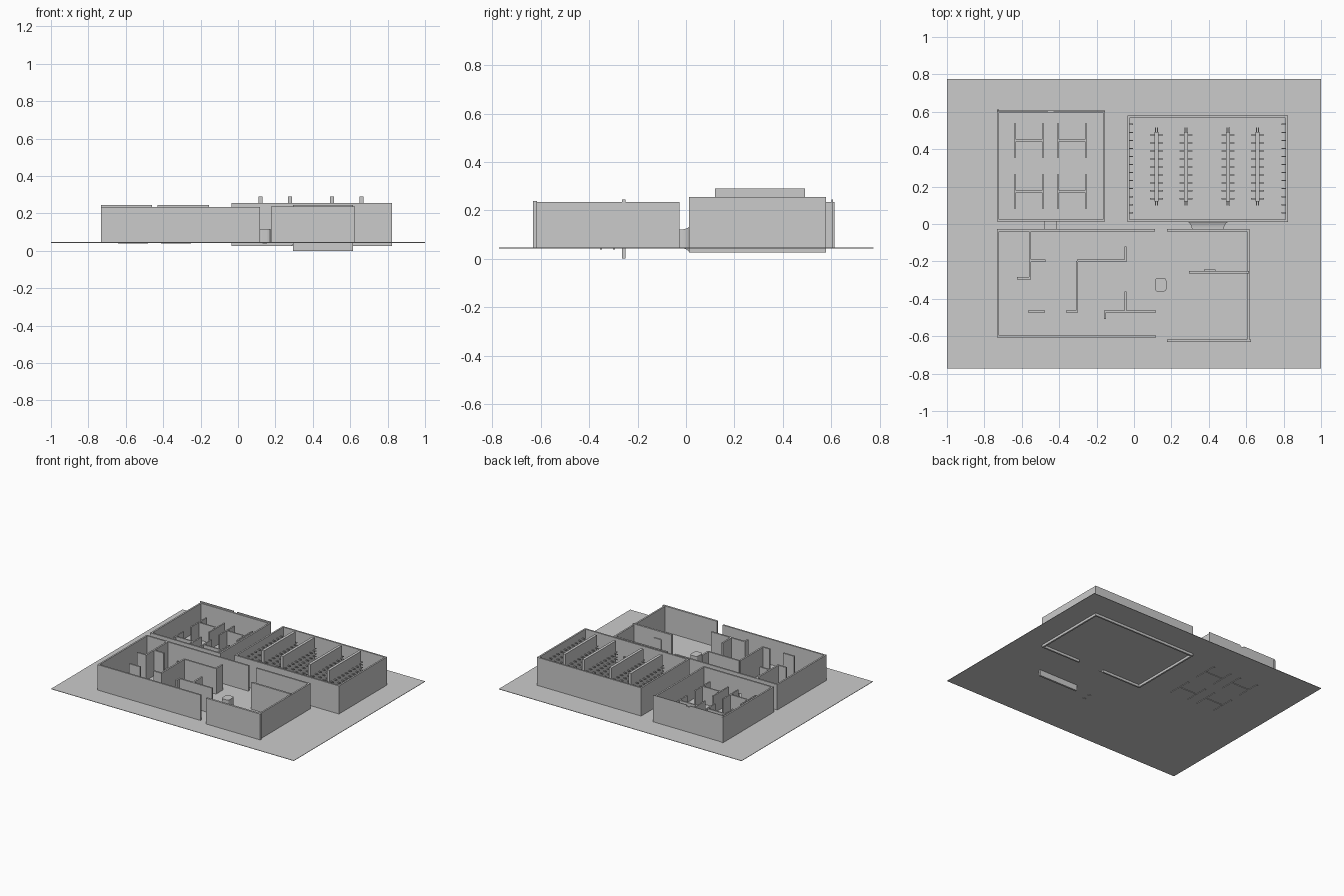
import bpy, bmesh, math

if "Cube" in bpy.data.objects:
    bpy.data.objects.remove(bpy.data.objects["Cube"])

grey = bpy.data.materials.new("plain grey")
grey.diffuse_color = (0.6, 0.6, 0.6, 1)
grey.use_nodes = True
grey.node_tree.nodes["Principled BSDF"].inputs["Base Color"].default_value = grey.diffuse_color

FLOOR, TOP = 0.045, 0.235
T = 0.012  # wall thickness


def mesh_object(name, bm):
    bmesh.ops.recalc_face_normals(bm, faces=bm.faces)
    me = bpy.data.meshes.new(name)
    bm.to_mesh(me)
    bm.free()
    me.materials.append(grey)
    ob = bpy.data.objects.new(name, me)
    bpy.context.collection.objects.link(ob)
    return ob


def add_box(bm, x0, x1, y0, y1, z0, z1):
    vs = bmesh.ops.create_cube(bm, size=1)["verts"]
    for v in vs:
        v.co = ((x0 + x1) / 2 + v.co.x * (x1 - x0),
                (y0 + y1) / 2 + v.co.y * (y1 - y0),
                (z0 + z1) / 2 + v.co.z * (z1 - z0))


def boxes(name, items):
    bm = bmesh.new()
    for b in items:
        add_box(bm, *b)
    return mesh_object(name, bm)


def along_x(x0, x1, y, z0=FLOOR, z1=TOP, t=T):
    return (x0, x1, y - t / 2, y + t / 2, z0, z1)


def along_y(x, y0, y1, z0=FLOOR, z1=TOP, t=T):
    return (x - t / 2, x + t / 2, y0, y1, z0, z1)


def door_wall(x0, x1, y, d0, d1, head, z0=FLOOR, z1=TOP):
    """Wall along x with a doorway from d0 to d1 up to the head height."""
    return [along_x(x0, d0, y, z0, z1), along_x(d1, x1, y, z0, z1),
            along_x(d0, d1, y, head, z1)]


# Ground slab
boxes("ground_slab", [(-1, 1, -0.772, 0.775, 0.043, 0.046)])

# Office room, back left
boxes("office_walls",
      door_wall(-0.733, -0.155, 0.019, -0.475, -0.415, 0.115) + [
          along_y(-0.727, 0.013, 0.613),
          along_y(-0.161, 0.013, 0.607),
          along_x(-0.733, -0.155, 0.601)])
boxes("office_back_trim", [along_x(-0.733, -0.46, 0.604, 0.235, 0.245, 0.006),
                           along_x(-0.43, -0.155, 0.604, 0.235, 0.245, 0.006)])

# H-shaped cubicle dividers
dividers = []
for x0 in (-0.636, -0.406):
    for yc in (0.446, 0.174):
        for x in (x0, x0 + 0.149):
            dividers.append(along_y(x, yc - 0.091, yc + 0.091, 0.039, 0.175, 0.01))
        dividers.append(along_x(x0, x0 + 0.149, yc, 0.039, 0.175, 0.01))
boxes("cubicle_dividers", dividers)

# Apartment-like block, front left, open on its right side
boxes("front_left_outer_walls",
      door_wall(-0.733, 0.113, -0.033, -0.475, -0.415, 0.115) + [
          along_y(-0.727, -0.608, -0.027),
          along_x(-0.733, 0.117, -0.602)])
boxes("front_left_inner_walls", [
    along_y(-0.556, -0.29, -0.033),
    along_x(-0.626, -0.55, -0.29),
    along_x(-0.556, -0.473, -0.197),
    along_x(-0.305, -0.04, -0.197),
    along_y(-0.045, -0.2, -0.12),
    along_y(-0.305, -0.474, -0.197),
    along_x(-0.364, -0.3, -0.468),
    along_x(-0.567, -0.476, -0.468),
    along_x(-0.155, 0.117, -0.468),
    along_y(-0.155, -0.507, -0.462),
    along_y(-0.045, -0.468, -0.36)])

# Front right block, open on its left side
boxes("front_right_outer_walls",
      door_wall(0.177, 0.615, -0.033, 0.31, 0.48, 0.12) + [
          along_y(0.611, -0.63, -0.027),
          along_x(0.177, 0.625, -0.624, FLOOR, 0.238, 0.015)])
boxes("front_right_inner_wall", [along_x(0.294, 0.615, -0.257, 0.0, 0.245, 0.014)])
boxes("wall_plate", [along_x(0.375, 0.437, -0.247, 0.1, 0.19, 0.008)])

# Small rounded counter in the lobby
bm = bmesh.new()
ring = []
cx, cy, hx, hy, r = 0.143, -0.325, 0.03, 0.036, 0.014
for i, (sx, sy) in enumerate(((1, 1), (-1, 1), (-1, -1), (1, -1))):
    for k in range(4):
        a = math.radians(90 * i + 30 * k)
        ring.append(bm.verts.new((cx + sx * (hx - r) + r * math.cos(a),
                                  cy + sy * (hy - r) + r * math.sin(a), FLOOR)))
face = bm.faces.new(ring)
ext = bmesh.ops.extrude_face_region(bm, geom=[face])
for v in ext["geom"]:
    if isinstance(v, bmesh.types.BMVert):
        v.co.z = 0.116
mesh_object("lobby_counter", bm)
boxes("counter_feet", [(x - 0.012, x + 0.012, y - 0.004, y + 0.004, 0.039, 0.05)
                       for x, y in ((0.143, -0.352), (0.143, -0.298))])

# Hall, back right
LO, HI = 0.025, 0.255
boxes("hall_walls",
      door_wall(-0.036, 0.823, 0.018, 0.29, 0.5, 0.135, LO, HI) + [
          along_x(-0.036, 0.823, 0.573, LO, HI),
          along_y(-0.03, 0.012, 0.579, LO, HI),
          along_y(0.817, 0.012, 0.579, LO, HI)])

# Tall rack panels with small pegs around them
RACKS = (0.12, 0.278, 0.503, 0.66)
boxes("rack_panels", [along_y(x, 0.12, 0.492, FLOOR, 0.29, 0.02) for x in RACKS])
pegs, p = [], 0.003
ROWS = (0.08, 0.12, 0.16, 0.2)
for x in RACKS:
    for z in ROWS:
        for i in range(9):
            y = 0.135 + i * 0.0425
            pegs.append((x - 0.034, x + 0.034, y - p, y + p, z - p, z + p))
        for dx in (-0.006, 0.006):
            pegs.append((x + dx - p, x + dx + p, 0.1, 0.515, z - p, z + p))
boxes("rack_pegs", pegs)

# Pegs on the hall side walls
pegs = []
for x0, x1 in ((-0.025, -0.006), (0.788, 0.812)):
    for z in ROWS:
        for i in range(12):
            y = 0.06 + i * 0.043
            pegs.append((x0, x1, y - p, y + p, z - p, z + p))
boxes("wall_pegs", pegs)

# Flared passage between hall and front right block
bm = bmesh.new()
prev = None
N = 8
for i in range(N + 1):
    t = i / N
    f = 1 - math.sqrt(1 - (t * 0.995) ** 2)  # curve opening toward the hall
    y = -0.033 + 0.046 * t
    half = 0.085 + 0.03 * f
    z0, z1 = 0.045 - 0.02 * f, 0.12 + 0.015 * f
    cur = [bm.verts.new((0.395 + sx * half, y, z))
           for sx, z in ((-1, z0), (-1, z1), (1, z1), (1, z0))]
    if prev:
        for k in range(3):
            bm.faces.new((prev[k], prev[k + 1], cur[k + 1], cur[k]))
    prev = cur
mesh_object("flared_passage", bm)

# Straight passage between office and front left block
boxes("straight_passage", [
    (-0.479, -0.475, -0.033, 0.016, FLOOR, 0.118),
    (-0.415, -0.411, -0.033, 0.016, FLOOR, 0.118),
    (-0.479, -0.411, -0.033, 0.016, 0.114, 0.118)])
